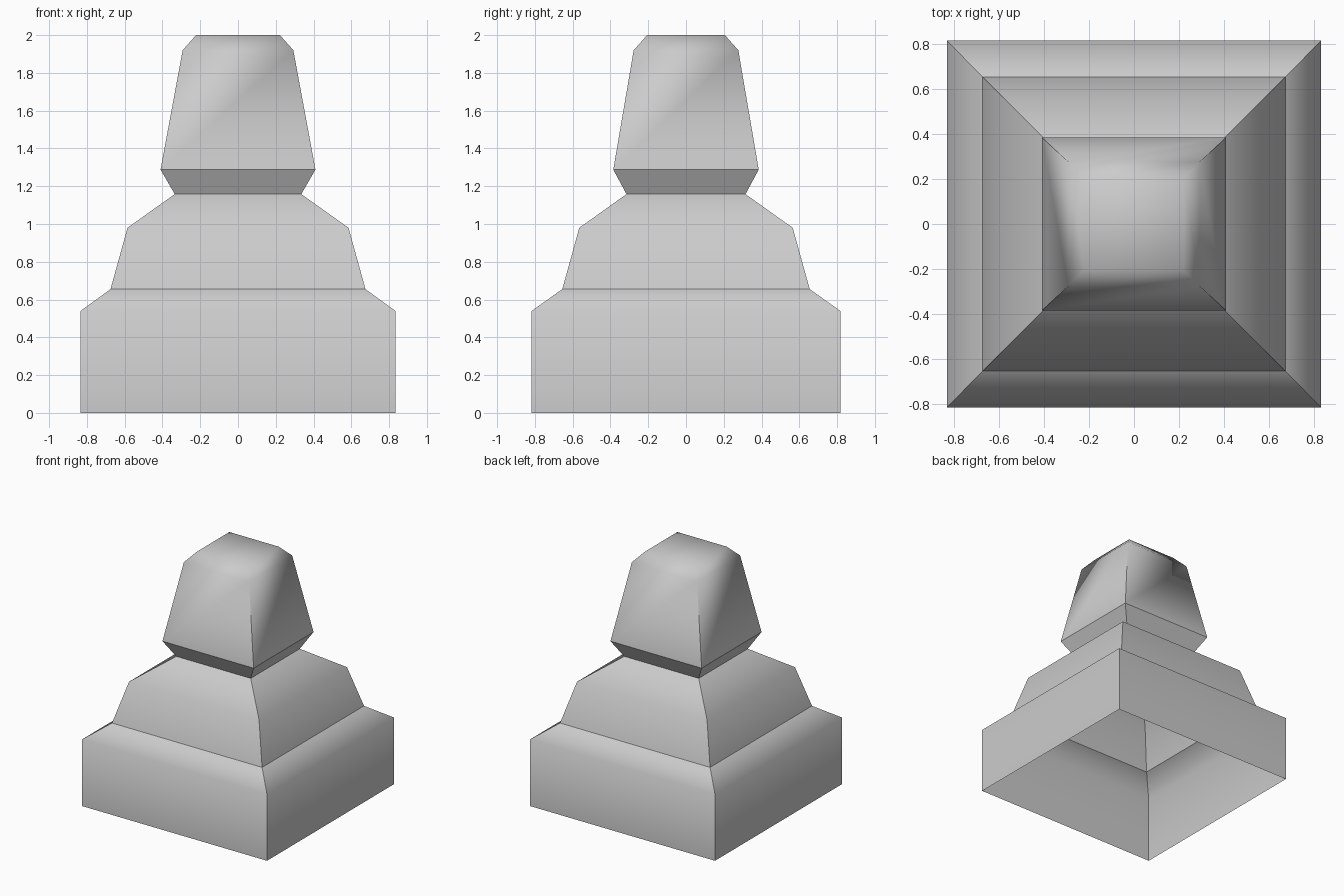
import bpy
import bmesh

cube = bpy.data.objects.get("Cube")
if cube:
    bpy.data.objects.remove(cube, do_unlink=True)

stone = bpy.data.materials.new("grey stone")
stone.use_nodes = True
GREY = (0.6, 0.6, 0.6, 1)
stone.diffuse_color = GREY
stone.node_tree.nodes["Principled BSDF"].inputs["Base Color"].default_value = GREY


def tier(name, rings, capped=False):
    """Loft rectangles (half width, half depth, height) into a smooth-sided tier."""
    bm = bmesh.new()
    loops = [[bm.verts.new((sx * w, sy * d, z))
              for sx, sy in ((-1, -1), (1, -1), (1, 1), (-1, 1))]
             for w, d, z in rings]
    for level, (low, high) in enumerate(zip(loops, loops[1:])):
        for i in range(4):
            j = (i + 1) % 4
            bm.faces.new((low[i], low[j], high[j], high[i]))
        # Crisp corners, except on the rounded bevel below a cap
        if not (capped and level == len(loops) - 2):
            for a, b in zip(low, high):
                bm.edges.get((a, b)).smooth = False
    if capped:
        bm.faces.new(loops[-1])
    for face in bm.faces:
        face.smooth = True
    mesh = bpy.data.meshes.new(name)
    bm.to_mesh(mesh)
    bm.free()
    mesh.materials.append(stone)
    obj = bpy.data.objects.new(name, mesh)
    bpy.context.collection.objects.link(obj)
    return obj


# Rings shared by neighbouring tiers
ledge = (0.675, 0.655, 0.655)
neck = (0.335, 0.315, 1.158)
brow = (0.41, 0.385, 1.288)

# Hollow plinth, open underneath
tier("plinth", [(0.833, 0.817, 0), (0.833, 0.817, 0.54), ledge])
# Sloping shoulder
tier("shoulder", [ledge, (0.585, 0.565, 0.98), neck])
# Undercut collar
tier("collar", [neck, brow])
# Tapered head with a softened top
tier("head", [brow, (0.293, 0.277, 1.92), (0.222, 0.206, 2)], capped=True)
